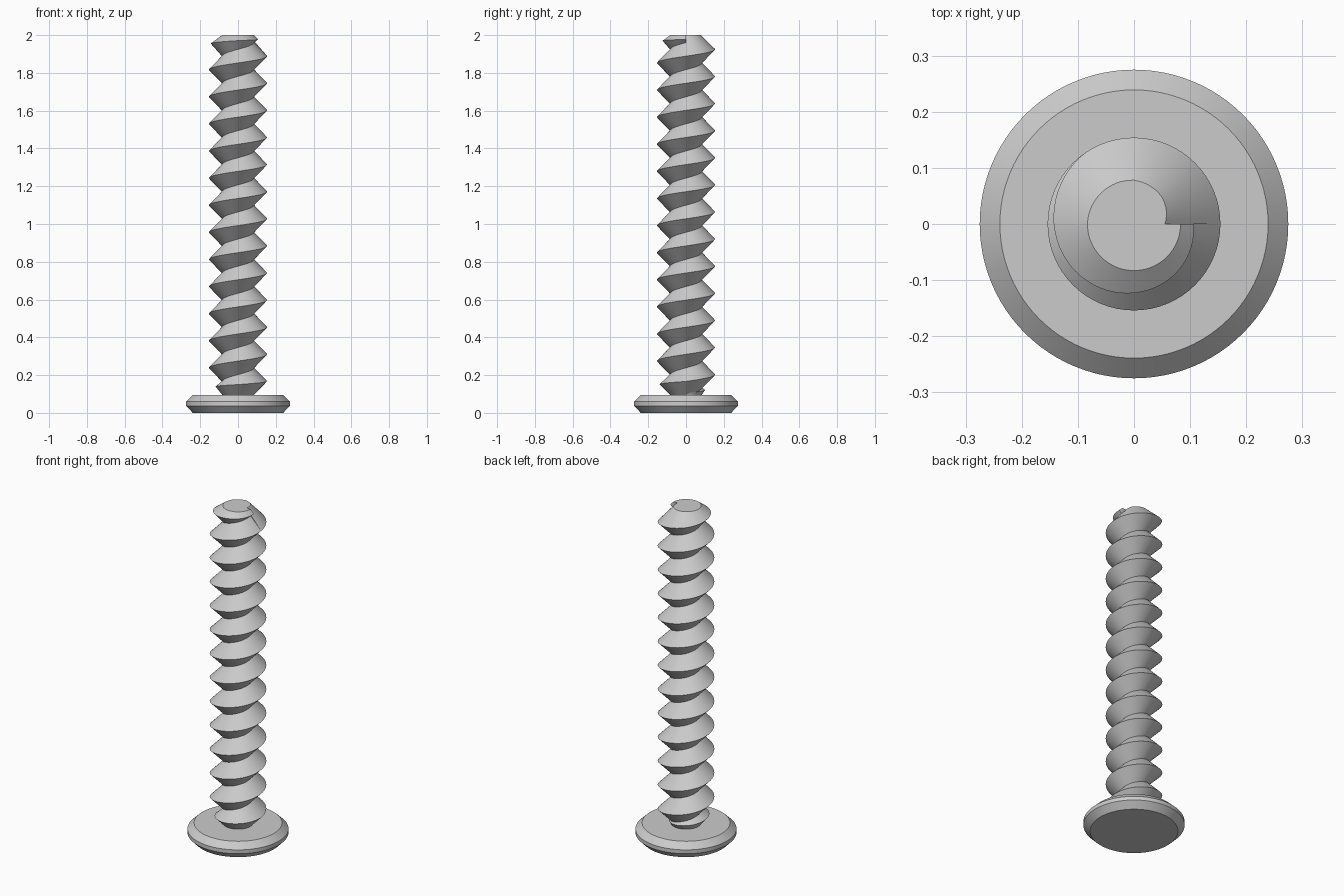
import bpy, bmesh, math

if "Cube" in bpy.data.objects:
    bpy.data.objects.remove(bpy.data.objects["Cube"])

PITCH, TURNS, SEG = 0.1435, 14, 64
ROOT_R, CREST_R = 0.083, 0.154
HEAD_TOP, TIP = 0.095, 2.0

steel = bpy.data.materials.new("steel grey")
steel.use_nodes = True
steel.diffuse_color = (0.6, 0.6, 0.6, 1)
steel.node_tree.nodes["Principled BSDF"].inputs["Base Color"].default_value = (0.6, 0.6, 0.6, 1)


def finish(name, bm):
    bmesh.ops.remove_doubles(bm, verts=bm.verts, dist=1e-5)
    bmesh.ops.recalc_face_normals(bm, faces=bm.faces)
    mesh = bpy.data.meshes.new(name)
    bm.to_mesh(mesh)
    bm.free()
    mesh.materials.append(steel)
    obj = bpy.data.objects.new(name, mesh)
    bpy.context.collection.objects.link(obj)
    bpy.ops.object.select_all(action="DESELECT")
    obj.select_set(True)
    bpy.context.view_layer.objects.active = obj
    bpy.ops.object.shade_smooth_by_angle(angle=math.radians(25))


def blend(points, t):
    """Piecewise linear (radius, height) from rows of (t, radius, height)."""
    for a, b in zip(points, points[1:]):
        if t <= b[0]:
            f = (t - a[0]) / (b[0] - a[0])
            return tuple(p + (q - p) * f for p, q in zip(a[1:], b[1:]))
    return points[-1][1:]


# Helical rows: crest, root, bottom run-in and tip run-out
LAST = TURNS - 1
LOW_Z = HEAD_TOP + PITCH / 2
HIGH_Z = LOW_Z + PITCH * (LAST - 1)
CREST = [(0, 0.086, 0.105), (0.25, 0.1, 0.12), (0.5, 0.118, 0.138),
         (0.75, 0.14, 0.15), (1, CREST_R, LOW_Z), (LAST, CREST_R, HIGH_Z),
         (LAST + 0.35, CREST_R, HIGH_Z + 0.35 * PITCH),
         (LAST + 0.5, 0.143, 1.957), (LAST + 0.75, 0.123, 1.971),
         (TURNS, 0.106, 1.978)]
RIM = [(LAST, 0.055, TIP), (LAST + 0.12, 0.069, TIP), (LAST + 0.25, 0.078, TIP),
       (LAST + 0.5, ROOT_R, TIP), (TURNS, ROOT_R, TIP)]


def crest(t):
    return blend(CREST, t)


def root(t):
    return ROOT_R, HEAD_TOP + PITCH * t


def rim(t):
    return blend(RIM, t)


def base(t):
    return ROOT_R, HEAD_TOP


# Threaded shank
bm = bmesh.new()


def vert(point, t):
    a = 2 * math.pi * t
    return bm.verts.new((point[0] * math.cos(a), point[0] * math.sin(a), point[1]))


def strip(low, high, start, end, shift=0):
    """Helical band between two rows; shift moves the upper row by whole turns."""
    for i in range(start * SEG, end * SEG):
        t, u = i / SEG, (i + 1) / SEG
        quad = [(low, t), (low, u), (high, u + shift), (high, t + shift)]
        bm.faces.new([vert(row(s), s) for row, s in quad])


strip(base, crest, 0, 1)
strip(crest, root, 0, LAST)
strip(root, crest, 0, LAST, 1)
strip(crest, rim, LAST, TURNS)

# End walls of the thread and the flat tip
bm.faces.new([vert(p, 0) for p in (root(LAST), crest(TURNS), rim(TURNS), rim(LAST))])
bm.faces.new([vert(p, 0) for p in (crest(LAST), root(LAST), rim(LAST))])
for i in range(LAST * SEG, TURNS * SEG):
    t, u = i / SEG, (i + 1) / SEG
    bm.faces.new([vert(rim(t), t), vert(rim(u), u), vert((0, TIP), 0)])
finish("threaded_shank", bm)

# Round head with chamfered rims
bm = bmesh.new()
profile = [(0.0, 0.0), (0.239, 0.0), (0.275, 0.037), (0.275, 0.06), (0.239, HEAD_TOP), (0.0, HEAD_TOP)]
verts = [bm.verts.new((r, 0, z)) for r, z in profile]
edges = [bm.edges.new(pair) for pair in zip(verts, verts[1:])]
bmesh.ops.spin(bm, geom=verts + edges, cent=(0, 0, 0), axis=(0, 0, 1),
               angle=2 * math.pi, steps=96)
finish("head", bm)
